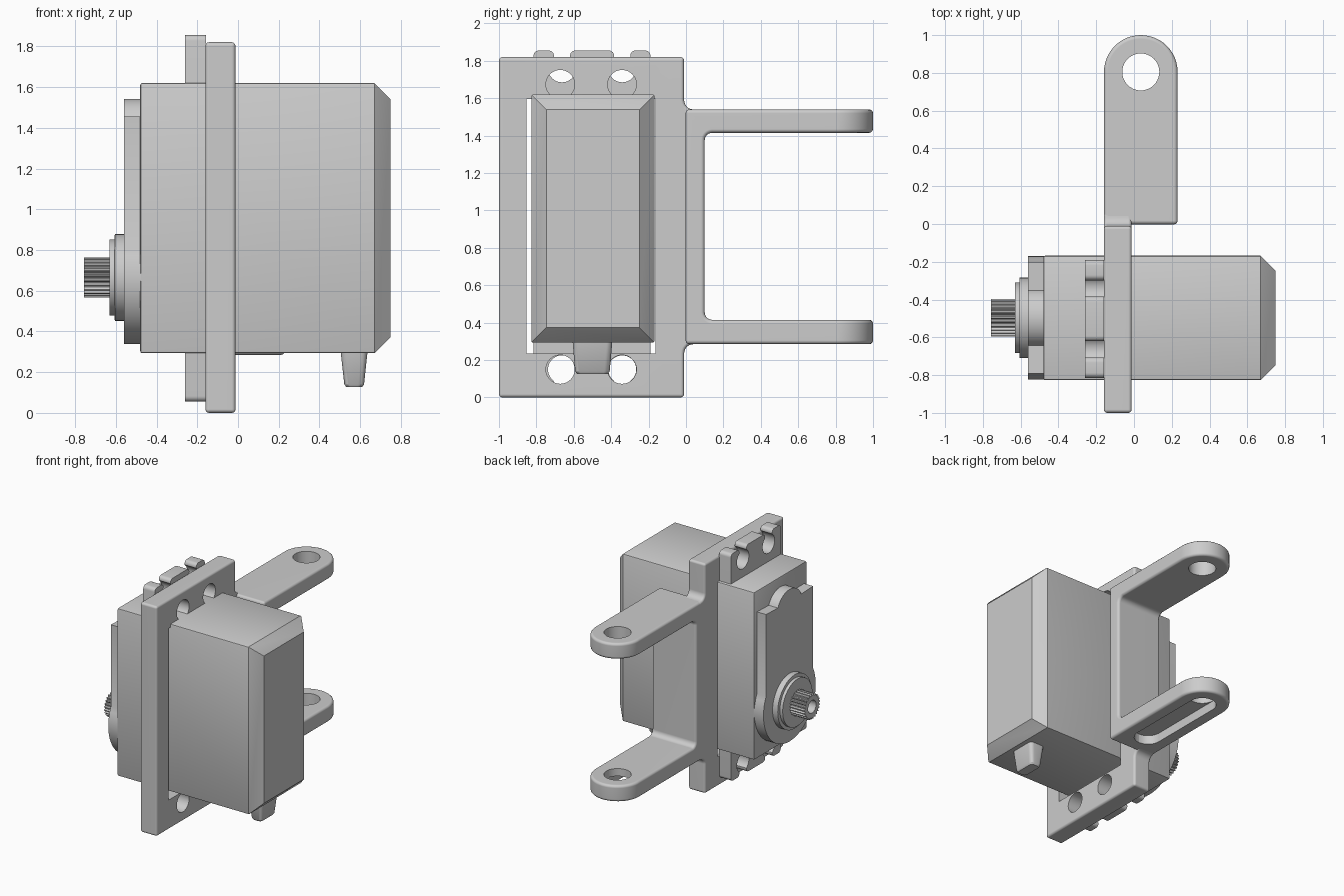
import bpy, bmesh, math
from mathutils import Vector

if "Cube" in bpy.data.objects:
    bpy.data.objects.remove(bpy.data.objects["Cube"])

grey = bpy.data.materials.new("plain grey")
grey.diffuse_color = (0.604, 0.604, 0.604, 1)
grey.use_nodes = True
grey.node_tree.nodes["Principled BSDF"].inputs["Base Color"].default_value = grey.diffuse_color

CY, CZ = -0.497, 0.665          # servo centre line and output shaft height


def loft(name, axis, rings):
    """Solid through 2D rings [(position, points)]: axis x uses (y, z), axis z uses (x, y)."""
    bm = bmesh.new()
    loops = []
    for p, pts in rings:
        loops.append([bm.verts.new((p, a, b) if axis == 'x' else (a, b, p)) for a, b in pts])
    for l0, l1 in zip(loops, loops[1:]):
        n = len(l0)
        for i in range(n):
            bm.faces.new((l0[i], l0[(i + 1) % n], l1[(i + 1) % n], l1[i]))
    bm.faces.new(loops[0])
    bm.faces.new(loops[-1])
    bmesh.ops.recalc_face_normals(bm, faces=bm.faces)
    me = bpy.data.meshes.new(name)
    bm.to_mesh(me)
    bm.free()
    me.materials.append(grey)
    ob = bpy.data.objects.new(name, me)
    bpy.context.collection.objects.link(ob)
    return ob


def prism(name, axis, a, b, pts):
    return loft(name, axis, [(a, pts), (b, pts)])


def rect(a0, a1, b0, b1, r=0):
    return rounded([(a0, b0, r), (a1, b0, r), (a1, b1, r), (a0, b1, r)])


def circle(a, b, r, n=40):
    return [(a + r * math.cos(2 * math.pi * i / n), b + r * math.sin(2 * math.pi * i / n)) for i in range(n)]


def rounded(corners, seg=6):
    """Polygon from (a, b, radius) corners."""
    out = []
    n = len(corners)
    for i, (a, b, r) in enumerate(corners):
        p = Vector((a, b))
        if r == 0:
            out.append((a, b))
            continue
        u = (Vector(corners[i - 1][:2]) - p).normalized()
        v = (Vector(corners[(i + 1) % n][:2]) - p).normalized()
        half = u.angle(v) / 2
        c = p + (u + v).normalized() * (r / math.sin(half))
        t = r / math.tan(half)
        s, e = (p + u * t - c) / r, (p + v * t - c) / r
        out += [tuple(c + s.slerp(e, k / seg) * r) for k in range(seg + 1)]
    return out


def apply(ob, mod):
    bpy.context.view_layer.objects.active = ob
    bpy.ops.object.modifier_apply(modifier=mod.name)


def cut(ob, cutter, op='DIFFERENCE'):
    m = ob.modifiers.new("cut", 'BOOLEAN')
    m.operation, m.solver, m.object = op, 'EXACT', cutter
    apply(ob, m)
    bpy.data.objects.remove(cutter)


def bevel(ob, width, seg=3, limit=40):
    m = ob.modifiers.new("bevel", 'BEVEL')
    m.width, m.segments = width, seg
    m.limit_method, m.angle_limit = 'ANGLE', math.radians(limit)
    m.use_clamp_overlap = False
    apply(ob, m)


# Mounting plate with a tab that fillets into the fork, then window and screw holes
plate = prism("mounting_plate", 'x', -0.16, -0.012, rounded([
    (-1, 0, 0), (-0.01, 0, 0), (-0.01, 0.285, 0.05), (0.06, 0.285, 0),
    (0.06, 1.54, 0), (-0.01, 1.54, 0.05), (-0.01, 1.82, 0), (-1, 1.82, 0)]))
bevel(plate, 0.018)
cut(plate, prism("cutter", 'x', -0.5, 0.5, rect(-0.853, -0.164, 0.235, 1.595)))
for y in (-0.672, -0.342):
    for z in (0.15, 1.674):
        cut(plate, prism("cutter", 'x', -0.5, 0.5, circle(y, z, 0.077)))

# Fork: C-shaped side profile trimmed to round-ended arms
fork = prism("fork_bracket", 'x', -0.4, 0.5, rounded([
    (-0.002, 0.285, 0), (1.2, 0.285, 0), (1.2, 0.415, 0), (0.1, 0.415, 0.04),
    (0.1, 1.415, 0.04), (1.2, 1.415, 0), (1.2, 1.54, 0), (-0.002, 1.54, 0)]))
FX, FY, FR = 0.036, 0.805, 0.195
arc = [(FX + FR * math.cos(math.pi * i / 24), FY + FR * math.sin(math.pi * i / 24)) for i in range(25)]
cut(fork, prism("cutter", 'z', -0.5, 2.5, [(FX - FR, -0.5), (FX + FR, -0.5)] + arc), 'INTERSECT')
bevel(fork, 0.02)
cut(fork, prism("cutter", 'z', -0.5, 2.5, circle(FX, FY, 0.098)))
# Horn recess under the lower arm
cut(fork, prism("cutter", 'z', 0.2, 0.355, rect(FX - 0.1, FX + 0.1, 0.1, FY + 0.1, 0.0995)))

# Servo case with chamfered end
Y0, Y1, Z0, Z1, C = -0.827, -0.168, 0.293, 1.62, 0.08
case = loft("servo_case", 'x', [
    (-0.48, rect(Y0, Y1, Z0, Z1)), (0.67, rect(Y0, Y1, Z0, Z1)),
    (0.75, rect(Y0 + C, Y1 - C, Z0 + C, Z1 - C))])
bevel(case, 0.01, 2, 75)

# Servo mounting ears with open keyhole slots at both ends
slots, sw, R = (-0.663, -0.341), 0.043, 0.028
top = [(-0.815, 1.855, R)]
for s in slots:
    top += [(s - sw, 1.855, R), (s - sw, 1.74, 0), (s + sw, 1.74, 0), (s + sw, 1.855, R)]
top.append((-0.19, 1.855, R))
bottom = [(a, 1.91 - b, r) for a, b, r in reversed(top)]
ears = prism("servo_ears", 'x', -0.26, -0.158, rounded(top + bottom))
for s in slots:
    for z in (0.15, 1.76):
        cut(ears, prism("cutter", 'x', -0.5, 0.5, circle(s, z, 0.075)))

# Gear cover: disc around the shaft, straight sides, rounded bump on top
half = []
for i in range(19):
    t = math.radians(-90 + i * 115.5 / 18)
    half.append((0.327 * math.cos(t), CZ + 0.327 * math.sin(t)))
half.append((0.295, 1.455))
for i in range(11):
    t = math.radians(20 + 7 * i)
    half.append((0.155 * math.cos(t), 1.402 + 0.14 * math.sin(t)))
cover = [(CY + a, b) for a, b in half] + [(CY - a, b) for a, b in half[-2:0:-1]]
prism("gear_cover", 'x', -0.56, -0.475, cover)

# Output collar and splined shaft with screw hole
loft("shaft_collar", 'x', [(x, circle(CY, CZ, r, 48)) for x, r in
     ((-0.55, 0.213), (-0.605, 0.213), (-0.606, 0.187), (-0.63, 0.187))])
spline = []
for i in range(100):
    r = 0.099 if i % 4 < 2 else 0.086
    t = 2 * math.pi * i / 100
    spline.append((CY + r * math.cos(t), CZ + r * math.sin(t)))
shaft = prism("splined_shaft", 'x', -0.757, -0.62, spline)
cut(shaft, prism("cutter", 'x', -0.9, -0.66, circle(CY, CZ, 0.05, 24)))

# Tapered cable boss below the case
loft("cable_boss", 'z', [
    (0.31, rect(0.503, 0.637, -0.607, -0.393, 0.03)),
    (0.14, rect(0.522, 0.619, -0.593, -0.408, 0.03)),
    (0.126, rect(0.532, 0.609, -0.583, -0.418, 0.025))])

# Smooth the rounded surfaces, keep hard edges and flat large faces
for ob in bpy.context.collection.objects:
    bpy.ops.object.select_all(action='DESELECT')
    ob.select_set(True)
    bpy.context.view_layer.objects.active = ob
    bpy.ops.object.shade_smooth_by_angle(angle=math.radians(32))
for ob in (plate, fork):
    m = ob.modifiers.new("flat_faces", 'WEIGHTED_NORMAL')
    m.keep_sharp = True
